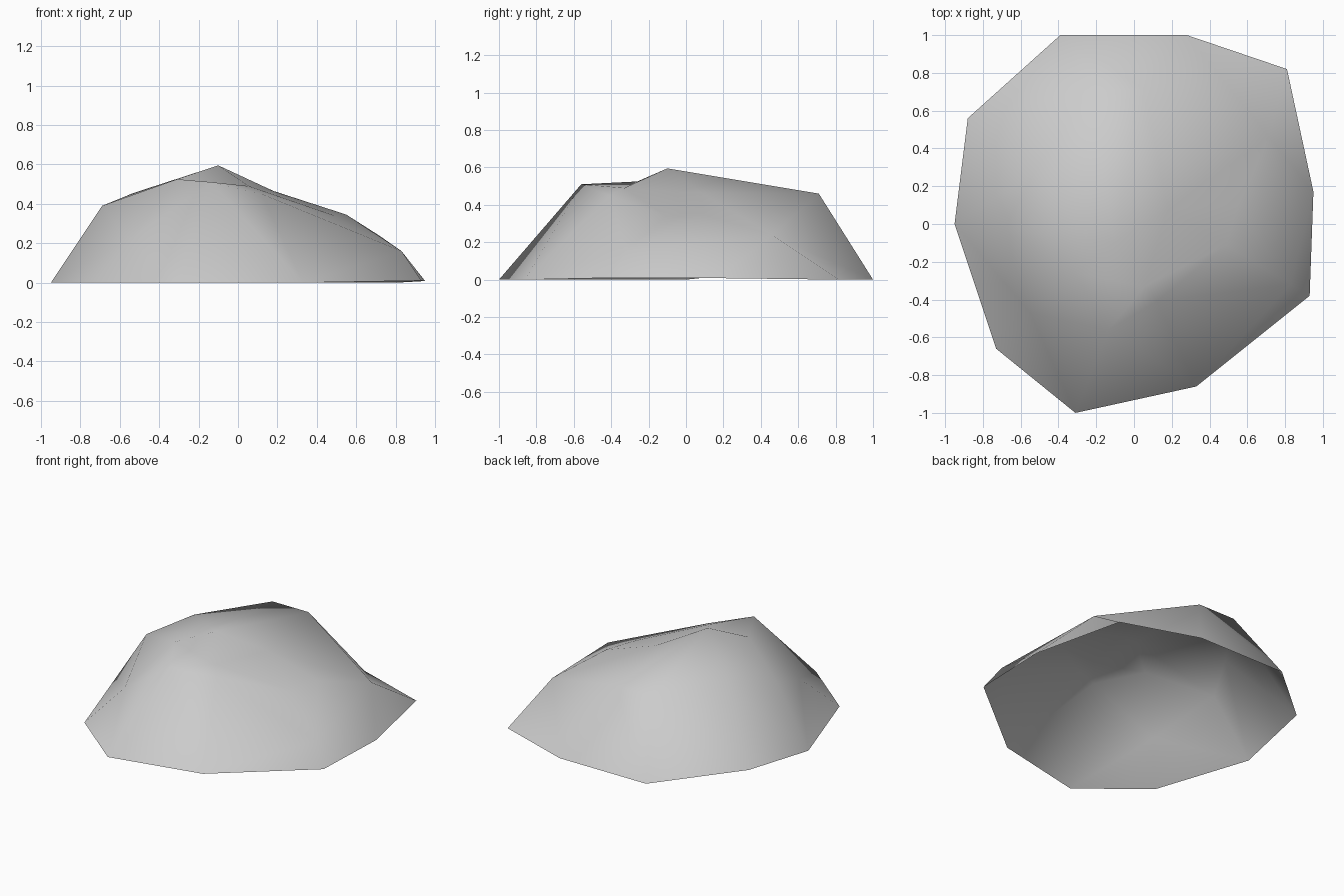
import bpy
from mathutils import Vector
from mathutils.geometry import delaunay_2d_cdt

cube = bpy.data.objects.get("Cube")
if cube:
    bpy.data.objects.remove(cube, do_unlink=True)


def make_material(name, color):
    material = bpy.data.materials.new(name)
    material.use_nodes = True
    material.diffuse_color = color
    shader = next(n for n in material.node_tree.nodes if n.type == "BSDF_PRINCIPLED")
    shader.inputs["Base Color"].default_value = color
    return material


# Ground outline of the rock, counter-clockwise from the back left corner
rim = [(-.39, 1, 0), (-.88, .56, .06), (-.95, 0, 0), (-.73, -.66, 0), (-.31, -1, 0),
       (.33, -.86, 0), (.93, -.38, .01), (.95, .17, .008), (.81, .82, 0), (.28, 1, 0)]

# Named high points and dents of the stone surface
landmarks = {
    "peak": (-.1, -.1, .595),
    "west_shoulder": (-.69, -.03, .39),
    "northwest_shoulder": (-.53, .27, .455),
    "north_west_crest": (-.23, .71, .46),
    "north_east_crest": (.05, .71, .46),
    "saddle": (-.31, -.26, .525),
    "south_crest": (-.135, -.56, .51),
    "notch": (.055, -.33, .49),
    "south_ridge": (.12, -.41, .45),
    "southeast_ridge": (.49, -.11, .34),
    "southeast_foot": (.83, -.32, .16),
    "east_step": (.18, .08, .465),
    "east_shoulder": (.55, .1, .345),
    "northeast_foot": (.715, .46, .24),
    "southwest_dent": (-.55, -.47, .22),
}

# Creases that must stay as mesh edges
ridges = [
    ("peak", "saddle", "south_crest", "notch", "south_ridge", "southeast_ridge",
     "southeast_foot", "northeast_foot"),
    ("peak", "east_step", "east_shoulder", "northeast_foot"),
    ("peak", "north_east_crest", "north_west_crest"),
    ("west_shoulder", "northwest_shoulder", "peak"),
    ("northwest_shoulder", "north_west_crest"),
    ("peak", "west_shoulder", "southwest_dent"),
]

names = list(landmarks)
points = rim + list(landmarks.values())
count = len(rim)
edges = [(i, (i + 1) % count) for i in range(count)]
for ridge in ridges:
    for a, b in zip(ridge, ridge[1:]):
        edges.append((count + names.index(a), count + names.index(b)))

# Triangulate the plan, then lift every point to its height
flat = [Vector(p[:2]) for p in points]
plan, _, faces, origins, _, _ = delaunay_2d_cdt(flat, edges, [], 0, 1e-5)
verts = [(p.x, p.y, points[source[0]][2]) for p, source in zip(plan, origins)]

# Open-bottomed rock shell with faces turned upward
mesh = bpy.data.meshes.new("rock")
mesh.from_pydata(verts, [], faces)
mesh.update()
for face in mesh.polygons:
    if face.normal.z < 0:
        face.flip()
    face.use_smooth = True
mesh.update()
mesh.materials.append(make_material("stone grey", (.6, .6, .6, 1)))
rock = bpy.data.objects.new("rock", mesh)
bpy.context.collection.objects.link(rock)
